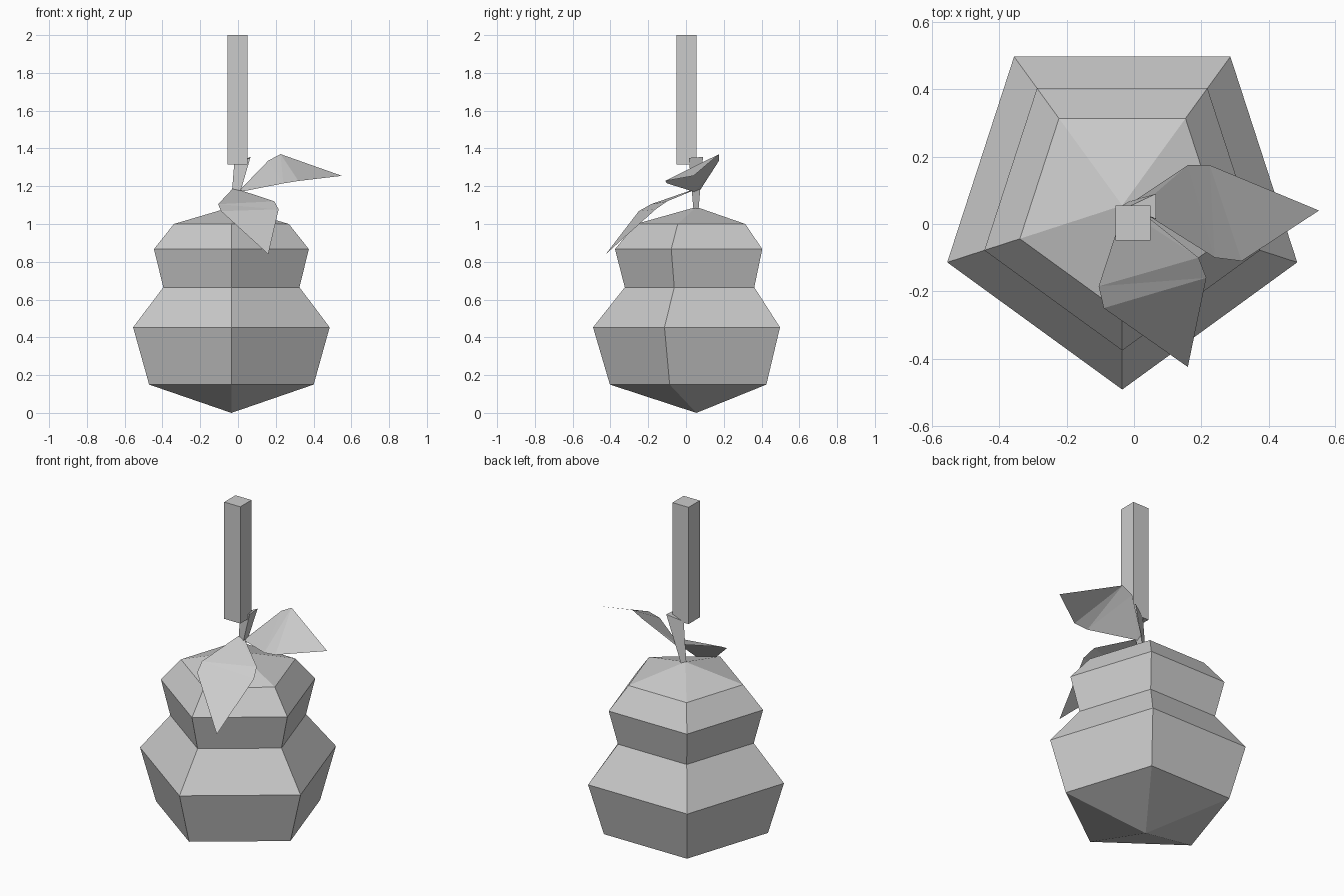
import bpy
import math

if "Cube" in bpy.data.objects:
    bpy.data.objects.remove(bpy.data.objects["Cube"])

gray = bpy.data.materials.new("light gray")
gray.diffuse_color = (0.6, 0.6, 0.6, 1)
gray.use_nodes = True
gray.node_tree.nodes["Principled BSDF"].inputs["Base Color"].default_value = gray.diffuse_color


def add_mesh(name, verts, faces):
    mesh = bpy.data.meshes.new(name)
    mesh.from_pydata(verts, [], faces)
    mesh.materials.append(gray)
    mesh.update()
    obj = bpy.data.objects.new(name, mesh)
    bpy.context.collection.objects.link(obj)
    return obj


# Five-sided fruit body: (radius, height) rings between two apex points
CX, CY, N = -0.035, 0.055, 5
rings = [(0.458, 0.15), (0.547, 0.453), (0.379, 0.665), (0.431, 0.867), (0.32, 1.0)]
verts = []
for r, z in rings:
    for i in range(N):
        a = -math.pi / 2 + i * 2 * math.pi / N
        verts.append((CX + r * math.cos(a), CY + r * math.sin(a), z))
faces = []
for k in range(len(rings) - 1):
    for i in range(N):
        j = (i + 1) % N
        faces.append((k * N + i, k * N + j, (k + 1) * N + j, (k + 1) * N + i))
bottom = len(verts)
top = bottom + 1
verts += [(CX, CY, 0), (CX, CY, 1.09)]
last = (len(rings) - 1) * N
for i in range(N):
    j = (i + 1) % N
    faces += [(bottom, j, i), (top, last + i, last + j)]
add_mesh("fruit_body", verts, faces)

# Short three-sided stalk, widening upwards
add_mesh("stalk",
         [(-0.04, 0.052, 1.07), (-0.017, 0.04, 1.07), (-0.017, 0.066, 1.07),
          (-0.02, 0.05, 1.32), (0.065, 0.015, 1.35), (0.065, 0.09, 1.355)],
         [(0, 2, 1), (3, 4, 5), (0, 1, 4, 3), (1, 2, 5, 4), (2, 0, 3, 5)])

# Square hanging post above the fruit
bpy.ops.mesh.primitive_cube_add(size=1, location=(-0.0025, 0.0025, 1.658))
post = bpy.context.object
post.name = "post"
post.scale = (0.104, 0.104, 0.684)
post.data.materials.append(gray)


# Folded leaf: base edge, two cross creases and a tip
def leaf(name, pts):
    add_mesh(name, pts, [(0, 1, 3), (0, 3, 2), (2, 3, 5), (2, 5, 4), (4, 5, 6)])


leaf("right_leaf",
     [(0.01, 0.045, 1.17), (0.01, 0.075, 1.18),
      (0.24, -0.10, 1.215), (0.16, 0.175, 1.335),
      (0.32, -0.11, 1.228), (0.225, 0.175, 1.37),
      (0.55, 0.04, 1.255)])
leaf("front_leaf",
     [(-0.03, 0.045, 1.185), (0.01, 0.045, 1.18),
      (-0.105, -0.185, 1.105), (0.192, -0.10, 1.12),
      (-0.09, -0.25, 1.068), (0.215, -0.16, 1.078),
      (0.16, -0.425, 0.84)])
